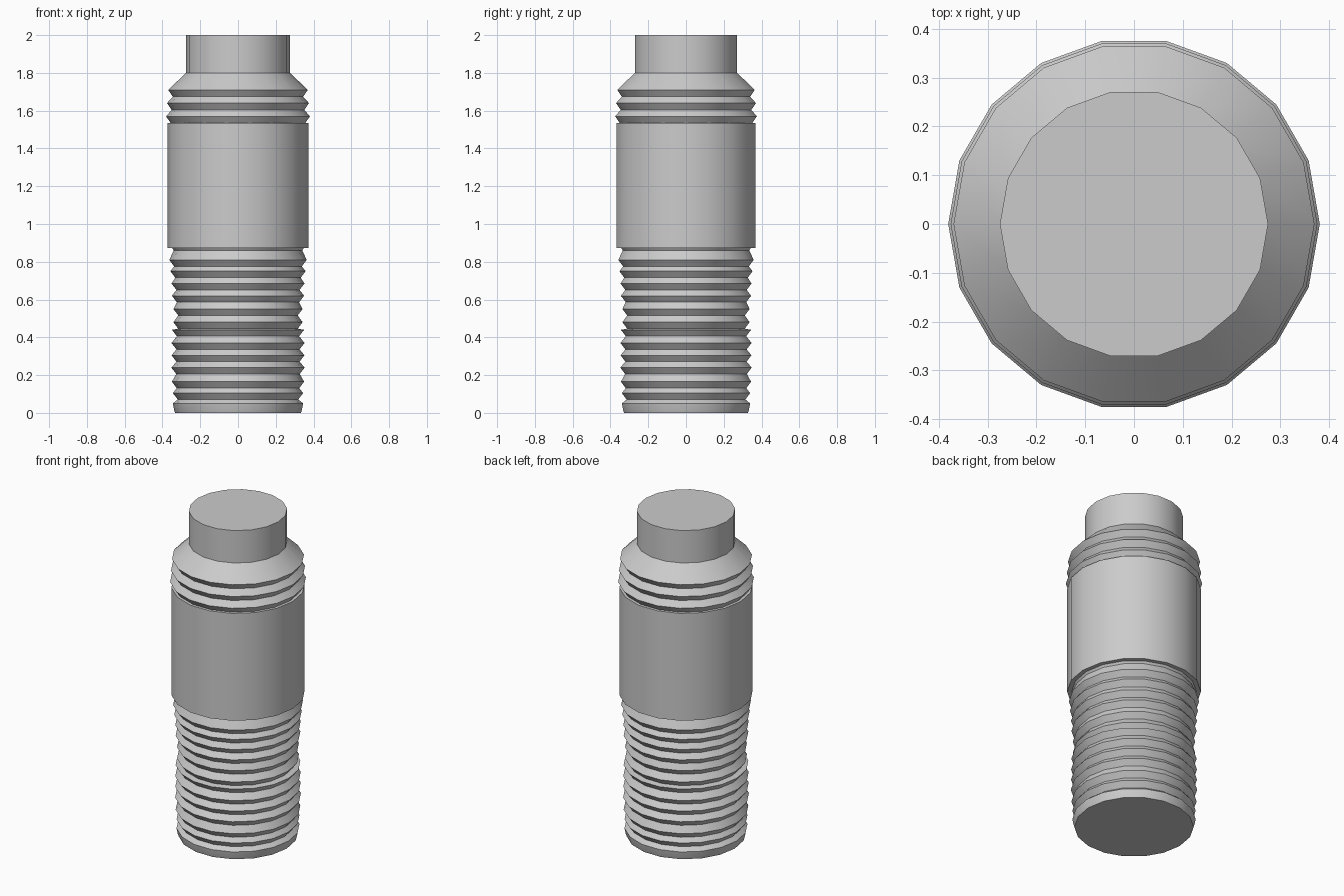
import bpy
import bmesh
import math

SIDES = 18

cube = bpy.data.objects.get("Cube")
if cube:
    bpy.data.objects.remove(cube, do_unlink=True)

grey = bpy.data.materials.new("plain grey")
grey.use_nodes = True
colour = (0.6, 0.6, 0.6, 1)
grey.diffuse_color = colour
grey.node_tree.nodes["Principled BSDF"].inputs["Base Color"].default_value = colour


def lathe(name, profile):
    """Turn a (radius, height) profile around z and cap both ends."""
    bm = bmesh.new()
    rings = []
    for r, z in profile:
        rings.append([bm.verts.new((r * math.cos(a), r * math.sin(a), z))
                      for a in (math.tau * i / SIDES for i in range(SIDES))])
    for low, high in zip(rings, rings[1:]):
        for i in range(SIDES):
            j = (i + 1) % SIDES
            bm.faces.new((low[i], low[j], high[j], high[i]))
    bm.faces.new(rings[0][::-1])
    bm.faces.new(rings[-1])
    mesh = bpy.data.meshes.new(name)
    bm.to_mesh(mesh)
    bm.free()
    mesh.materials.append(grey)
    obj = bpy.data.objects.new(name, mesh)
    bpy.context.collection.objects.link(obj)
    bpy.ops.object.select_all(action="DESELECT")
    obj.select_set(True)
    bpy.context.view_layer.objects.active = obj
    bpy.ops.object.shade_smooth_by_angle(angle=math.radians(30))
    return obj


def ridges(crests, drop, depth):
    """Sharp crests, each with a groove just below it."""
    points = []
    for r, z in crests:
        points += [(r - depth, z - drop), (r, z)]
    return points


# Ribbed lower shaft
lower = [(0.345, 0.05), (0.345, 0.105), (0.35, 0.165), (0.353, 0.24),
         (0.352, 0.305), (0.352, 0.37), (0.35, 0.44), (0.342, 0.48),
         (0.342, 0.55), (0.35, 0.62), (0.352, 0.685), (0.358, 0.75), (0.364, 0.81)]
lathe("lower_shaft", [(0.333, 0), (0.338, 0.015)] + ridges(lower, 0.034, 0.026)[1:]
      + [(0.34, 0.86), (0.35, 0.875)])

# Plain middle sleeve
lathe("middle_sleeve", [(0.374, 0.873), (0.374, 1.535)])

# Ribbed collar with sloping shoulder
upper = [(0.381, 1.57), (0.376, 1.64), (0.37, 1.71)]
lathe("upper_collar", ridges(upper, 0.036, 0.025) + [(0.275, 1.8)])

# Top plug
lathe("top_plug", [(0.275, 1.8), (0.275, 2)])
